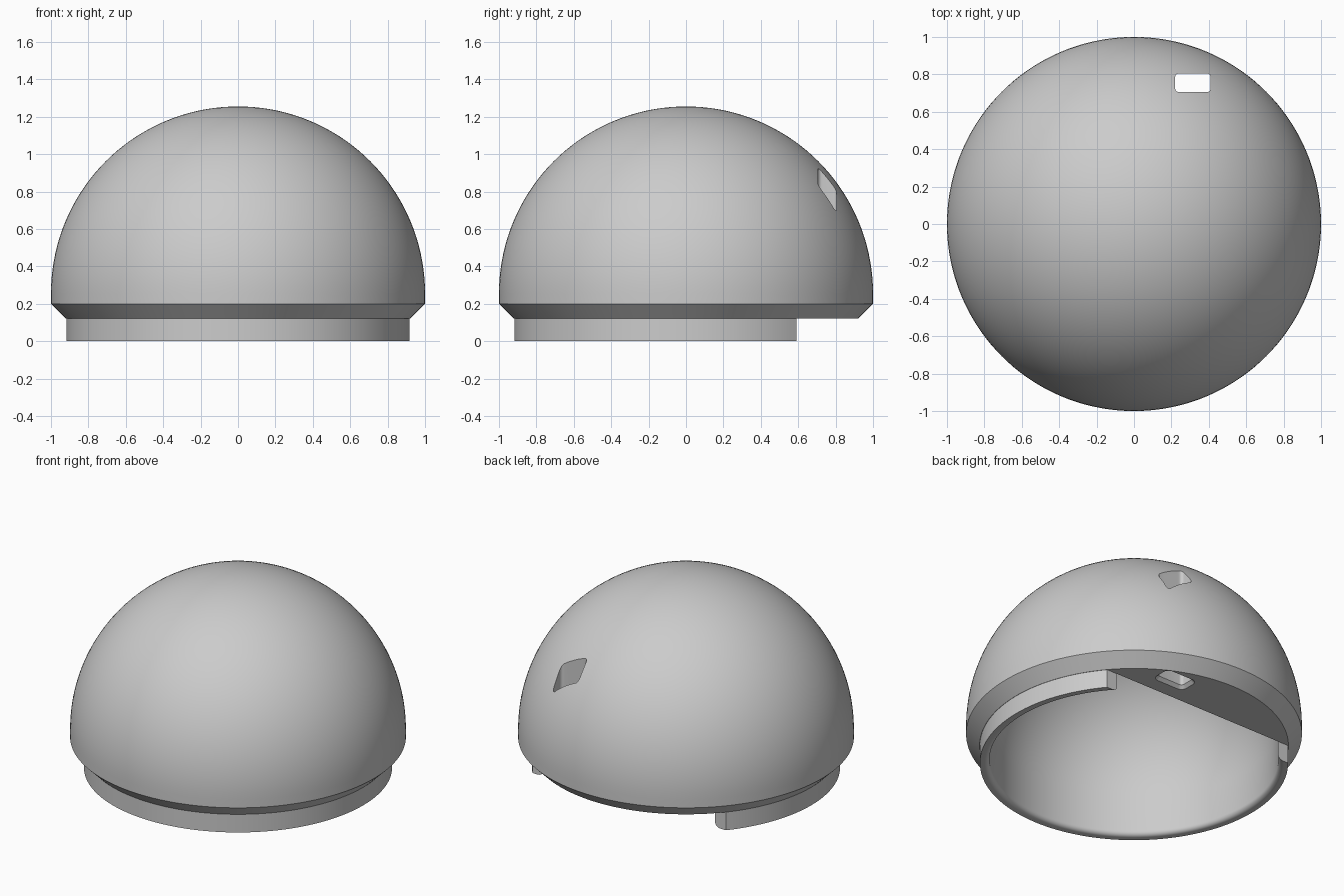
import bpy, bmesh
from math import sin, cos, pi

if "Cube" in bpy.data.objects:
    bpy.data.objects.remove(bpy.data.objects["Cube"])

SEG = 144      # facets round the axis
CZ = 0.255     # height of the sphere centre
FLAT = 0.59    # y of the notch / cavity end wall
STEP = 0.12    # z of the flat underside


def finish(name, bm):
    bmesh.ops.recalc_face_normals(bm, faces=bm.faces)
    mesh = bpy.data.meshes.new(name)
    bm.to_mesh(mesh)
    bm.free()
    ob = bpy.data.objects.new(name, mesh)
    bpy.context.collection.objects.link(ob)
    return ob


def arc(r, n=36):
    return [(r * cos(pi / 2 * i / n), CZ + r * sin(pi / 2 * i / n)) for i in range(n)]


def lathe(name, profile, top):
    """Closed solid turned about z: flat bottom, pole at the top."""
    bm = bmesh.new()
    rings = [[bm.verts.new((r * cos(2 * pi * i / SEG), r * sin(2 * pi * i / SEG), z))
              for i in range(SEG)] for r, z in profile]
    pole = bm.verts.new((0, 0, top))
    bm.faces.new(rings[0][::-1])
    for i in range(SEG):
        j = (i + 1) % SEG
        for a, b in zip(rings, rings[1:]):
            bm.faces.new((a[i], a[j], b[j], b[i]))
        bm.faces.new((rings[-1][i], rings[-1][j], pole))
    return finish(name, bm)


def box(name, lo, hi):
    bm = bmesh.new()
    bmesh.ops.create_cube(bm, size=1)
    for v in bm.verts:
        v.co = [(a + b) / 2 + c * (b - a) for a, b, c in zip(lo, hi, v.co)]
    return finish(name, bm)


def slot(name, cx, cy, hx, hy, r, levels):
    """Rounded-rectangle prism; levels are (z, outward offset)."""
    bm = bmesh.new()
    rings = []
    for z, off in levels:
        ring = []
        for k, (sx, sy) in enumerate([(1, 1), (-1, 1), (-1, -1), (1, -1)]):
            for i in range(7):
                a = pi / 2 * (k + i / 6)
                ring.append(bm.verts.new((cx + sx * (hx - r) + (r + off) * cos(a),
                                          cy + sy * (hy - r) + (r + off) * sin(a), z)))
        rings.append(ring)
    n = len(rings[0])
    for a, b in zip(rings, rings[1:]):
        for i in range(n):
            j = (i + 1) % n
            bm.faces.new((a[i], a[j], b[j], b[i]))
    bm.faces.new(rings[0][::-1])
    bm.faces.new(rings[-1])
    return finish(name, bm)


def cut(target, cutter):
    mod = target.modifiers.new("cut", 'BOOLEAN')
    mod.operation, mod.solver, mod.object = 'DIFFERENCE', 'EXACT', cutter
    bpy.context.view_layer.objects.active = target
    bpy.ops.object.modifier_apply(modifier=mod.name)
    bpy.data.objects.remove(cutter)


# Dome body with chamfered skirt and plug ring
dome = lathe("dome_shell", [(0.918, 0), (0.918, STEP), (0.92, STEP), (1, 0.2)] + arc(1), CZ + 1)

# Cavity with a rounded mouth, ended by a flat wall at the back
R, F = 0.86, 0.03
mouth = [(R + F, -0.05), (R + F, 0)]
mouth += [(R + F - F * sin(pi / 2 * i / 6), F - F * cos(pi / 2 * i / 6)) for i in range(1, 7)]
cavity = lathe("cavity_cutter", mouth + arc(R), CZ + R)
cut(cavity, box("wall_cutter", (-2, FLAT, -1), (2, 2, 2)))
cut(dome, cavity)

# Notch in the plug ring
cut(dome, box("notch_cutter", (-2, FLAT, -1), (2, 2, STEP)))

# Vertical slot through the solid back, with a chamfered lower rim
cut(dome, slot("slot_cutter", 0.315, 0.755, 0.095, 0.05, 0.02,
               [(0.05, 0.02), (STEP, 0.02), (STEP + 0.02, 0), (1.3, 0)]))

# Smooth curved faces, keep hard edges
bpy.ops.object.select_all(action='DESELECT')
dome.select_set(True)
bpy.context.view_layer.objects.active = dome
bpy.ops.object.shade_smooth_by_angle(angle=pi / 6)
